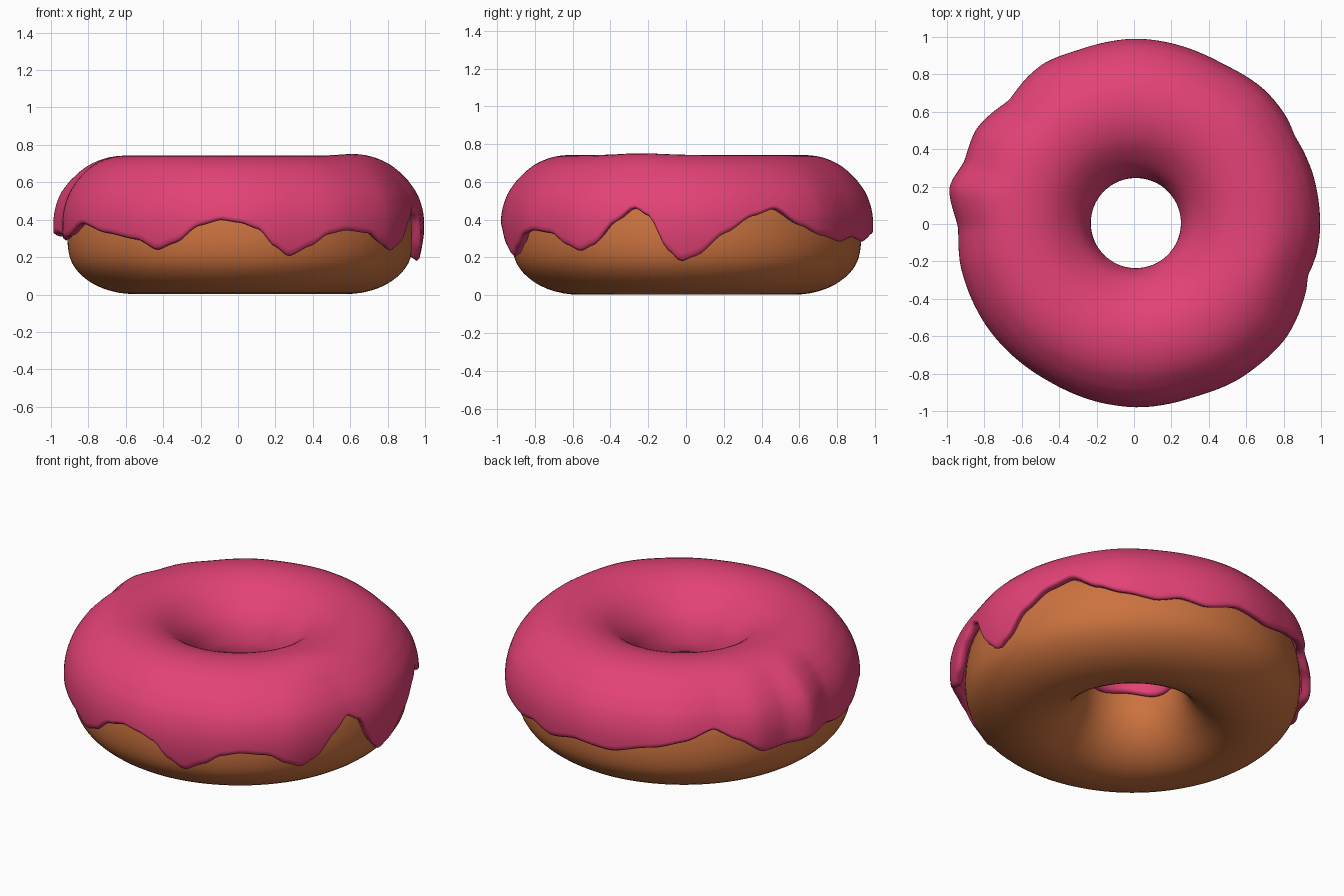
import bpy, bmesh, math
from mathutils import Vector

if "Cube" in bpy.data.objects:
    bpy.data.objects.remove(bpy.data.objects["Cube"])


def material(name, rgb):
    m = bpy.data.materials.new(name)
    m.diffuse_color = (*rgb, 1)
    m.use_nodes = True
    m.node_tree.nodes["Principled BSDF"].inputs["Base Color"].default_value = m.diffuse_color
    return m


def cubic(a, b, c, d, t):
    return b + 0.5 * t * (c - a + t * (2*a - 5*b + 4*c - d + t * (3*(b - c) + d - a)))


def ring_value(table, deg):
    """Smooth periodic lookup of a value by angle."""
    n = len(table)
    deg = (deg - table[0][0]) % 360 + table[0][0]
    for i in range(n):
        x0, y0 = table[i]
        x1, y1 = table[(i + 1) % n]
        if i == n - 1:
            x1 += 360
        if x0 <= deg <= x1:
            t = (deg - x0) / (x1 - x0)
            t = t * t * (3 - 2 * t) * 0.6 + t * 0.4
            return y0 + (y1 - y0) * t
    return table[0][1]


def smooth_curve(pts, steps, closed=False):
    """Catmull-Rom curve through 2D points."""
    n, out = len(pts), []
    for i in range(n if closed else n - 1):
        ids = [i - 1, i, i + 1, i + 2]
        ids = [k % n if closed else min(max(k, 0), n - 1) for k in ids]
        p = [pts[k] for k in ids]
        for s in range(steps):
            out.append(tuple(cubic(p[0][k], p[1][k], p[2][k], p[3][k], s / steps) for k in (0, 1)))
    if not closed:
        out.append(tuple(pts[-1]))
    return out


def sweep(name, loop_at, segs, mat, center):
    """Spin a closed section, which may vary by angle, around z."""
    bm = bmesh.new()
    rings = []
    for i in range(segs):
        a = 2 * math.pi * i / segs
        rings.append([bm.verts.new((center[0] + r * math.cos(a), center[1] + r * math.sin(a), z))
                      for r, z in loop_at(math.degrees(a))])
    n = len(rings[0])
    for i in range(segs):
        p, q = rings[i], rings[(i + 1) % segs]
        for j in range(n):
            k = (j + 1) % n
            bm.faces.new((p[j], q[j], q[k], p[k]))
    bmesh.ops.recalc_face_normals(bm, faces=bm.faces)
    for f in bm.faces:
        f.smooth = True
    me = bpy.data.meshes.new(name)
    bm.to_mesh(me)
    bm.free()
    me.materials.append(mat)
    ob = bpy.data.objects.new(name, me)
    bpy.context.collection.objects.link(ob)
    return ob


# Dough ring
dough_profile = [(0.60, 0.004), (0.74, 0.035), (0.84, 0.095), (0.90, 0.17), (0.922, 0.26),
                 (0.92, 0.36), (0.90, 0.46), (0.85, 0.55), (0.76, 0.64), (0.62, 0.685),
                 (0.47, 0.65), (0.36, 0.57), (0.295, 0.47), (0.275, 0.37), (0.29, 0.23),
                 (0.36, 0.11), (0.47, 0.03)]
dough_loop = smooth_curve(dough_profile, 3, True)
dough_loop = [(r, max(z, 0)) for r, z in dough_loop]
sweep("dough_ring", lambda d: dough_loop, 128,
      material("baked dough", (0.60, 0.17, 0.05)), (0.012, 0.003))

# Height of the dripping lower icing edge by angle
drip = [(-163, .32), (-151, .39), (-138, .34), (-125, .305), (-118, .25), (-111, .29),
        (-103, .38), (-96, .41), (-90, .395), (-84, .36), (-79, .27), (-74, .215), (-67, .27),
        (-61, .335), (-55, .355), (-46, .34), (-40, .28), (-35, .245), (-30, .28), (-23, .40),
        (-17, .475), (-12, .43), (-6, .25), (-2, .19), (3, .22), (12, .34), (21, .43),
        (29, .47), (38, .38), (46, .33), (58, .295), (66, .32), (75, .295), (87, .34),
        (100, .32), (114, .37), (125, .41), (135, .467), (143, .40), (152, .31),
        (164, .32), (175, .34), (188, .30)]
# Outer icing radius by angle
bulge = [(-165, .965), (-145, .97), (-120, .965), (-90, .985), (-72, .98), (-55, 1.0), (-38, 1.01),
         (-17, .975), (-2, .985), (25, .98), (45, .99), (62, .97), (90, .985), (108, .975),
         (120, .985), (137, .955), (150, .99), (160, .975), (169, 1.015), (182, .95)]

# Icing shell: over the hole wall, across the top and down to the drips
icing_curve = smooth_curve([(.243, .38), (.243, .44), (.275, .54), (.335, .62), (.43, .695),
                            (.53, .733), (.63, .742), (.73, .725), (.82, .68), (.895, .61)], 3)
side = smooth_curve([(.895, .61), (.945, .535), (.975, .44), (.98, .34), (.968, .25), (.95, .17)], 6)


def side_radius(z):
    for (r0, z0), (r1, z1) in zip(side, side[1:]):
        if z1 <= z <= z0:
            return r0 + (r1 - r0) * (z0 - z) / (z0 - z1)
    return side[-1][0]


def icing_section(deg):
    edge = ring_value(drip, deg)
    w = ring_value(bulge, deg) / 0.98 - 1
    inner = 0.012 * math.sin(math.radians(deg * 5)) + 0.008 * math.sin(math.radians(deg * 3 + 40))
    hump = 0.014 * math.exp(-((((deg + 22 + 180) % 360) - 180) / 16) ** 2)
    pts = []
    for r, z in icing_curve:
        if z < 0.45:
            z += inner * (0.45 - z) / 0.07
        pts.append((r, z))
    steps = 14
    pts += [(side_radius(z), z) for z in (.61 + (edge - .61) * i / steps for i in range(1, steps + 1))]
    out = []
    for r, z in pts:
        f = min(max((r - 0.55) / 0.4, 0), 1)
        out.append((r * (1 + w * f), z + hump * math.exp(-((r - 0.72) / 0.13) ** 2)))
    # Offset the section inward for the underside, with a rounded lip
    thick = []
    for i, p in enumerate(out):
        a, b = Vector(out[max(i - 1, 0)]), Vector(out[min(i + 1, len(out) - 1)])
        t = (b - a).normalized()
        thick.append((p[0] + t.y * 0.05, p[1] - t.x * 0.05))
    lip_out = ((out[-1][0] * .7 + thick[-1][0] * .3), edge - 0.012)
    lip_in = ((out[0][0] * .6 + thick[0][0] * .4), out[0][1] - 0.012)
    return out + [lip_out] + thick[::-1] + [lip_in]


sweep("icing", icing_section, 240, material("pink icing", (0.77, 0.055, 0.18)), (0.01, 0.005))
